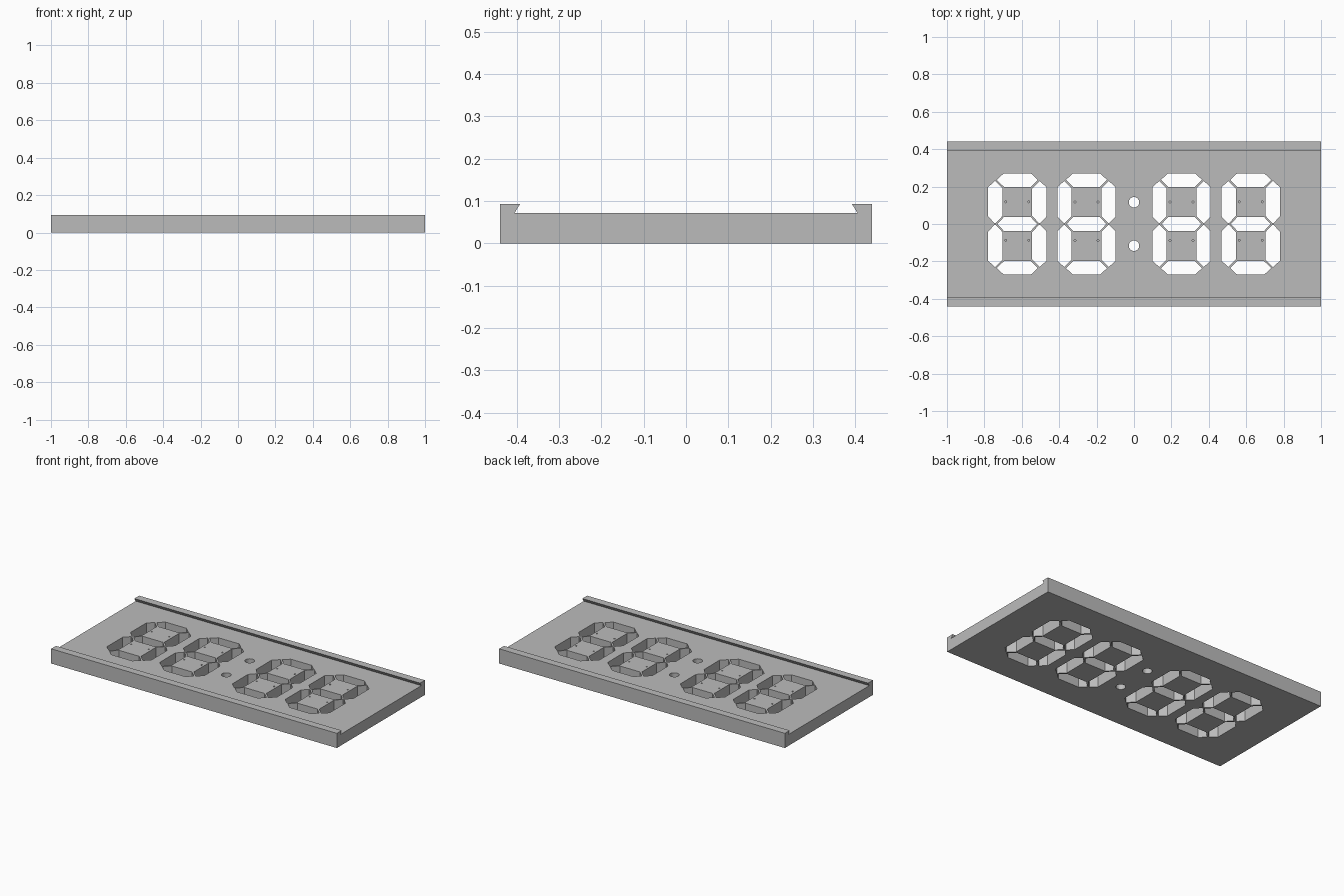
import bpy, bmesh, math

if "Cube" in bpy.data.objects:
    bpy.data.objects.remove(bpy.data.objects["Cube"])

grey = bpy.data.materials.new("light grey")
grey.diffuse_color = (0.5, 0.5, 0.5, 1)
grey.use_nodes = True
grey.node_tree.nodes["Principled BSDF"].inputs["Base Color"].default_value = grey.diffuse_color


def prism(bm, pts, z0, z1):
    """Closed upright prism from a 2D outline."""
    lo = [bm.verts.new((x, y, z0)) for x, y in pts]
    hi = [bm.verts.new((x, y, z1)) for x, y in pts]
    n = len(pts)
    bm.faces.new(lo)
    bm.faces.new(hi)
    for i in range(n):
        j = (i + 1) % n
        bm.faces.new((lo[i], lo[j], hi[j], hi[i]))


def circle(x, y, r, n):
    return [(x + r * math.cos(2 * math.pi * i / n),
             y + r * math.sin(2 * math.pi * i / n)) for i in range(n)]


def finish(bm, name):
    bmesh.ops.recalc_face_normals(bm, faces=bm.faces[:])
    me = bpy.data.meshes.new(name)
    bm.to_mesh(me)
    bm.free()
    me.materials.append(grey)
    ob = bpy.data.objects.new(name, me)
    bpy.context.collection.objects.link(ob)
    return ob


# face plate with two undercut rails, one profile swept along x
half = [(0.44, 0), (0.44, 0.093), (0.392, 0.093), (0.405, 0.072)]
profile = half + [(-y, z) for y, z in reversed(half)]
bm = bmesh.new()
ends = [[bm.verts.new((x, y, z)) for y, z in profile] for x in (-1, 1)]
for e in ends:
    bm.faces.new(e)
for i in range(len(profile)):
    j = (i + 1) % len(profile)
    bm.faces.new((ends[0][i], ends[0][j], ends[1][j], ends[1][i]))
plate = finish(bm, "clock_face_plate")

# seven-segment openings: horizontal bar, middle bar and side bar outlines
top_bar = [(-0.073, 0.27), (0.073, 0.27), (0.110, 0.236),
           (0.070, 0.197), (-0.070, 0.197), (-0.110, 0.236)]
middle_bar = [(-0.106, 0), (-0.072, 0.037), (0.072, 0.037),
              (0.106, 0), (0.072, -0.037), (-0.072, -0.037)]
side_bar = [(0.156, 0.197), (0.119, 0.230), (0.079, 0.190),
            (0.079, 0.043), (0.116, 0.005), (0.122, 0.005), (0.156, 0.040)]

bm = bmesh.new()
for cx in (-0.624, -0.254, 0.254, 0.624):
    prism(bm, [(cx + x, y) for x, y in middle_bar], -0.1, 0.2)
    for sy in (-1, 1):
        prism(bm, [(cx + x, sy * y) for x, y in top_bar], -0.1, 0.2)
        for sx in (-1, 1):
            prism(bm, [(cx + sx * x, sy * y) for x, y in side_bar], -0.1, 0.2)
    # tiny blind pin holes in the islands
    for py in (0.118, -0.088):
        for sx in (-1, 1):
            prism(bm, circle(cx + sx * 0.0615, py, 0.005, 8), 0.055, 0.2)
# colon dots
for y in (-0.116, 0.116):
    prism(bm, circle(0, y, 0.028, 32), -0.1, 0.2)
cutter = finish(bm, "opening_cutter")
cutter.hide_render = True

# cut the openings and keep only the finished plate
mod = plate.modifiers.new("openings", 'BOOLEAN')
mod.operation = 'DIFFERENCE'
mod.solver = 'EXACT'
mod.object = cutter
bpy.context.view_layer.objects.active = plate
plate.select_set(True)
bpy.ops.object.modifier_apply(modifier=mod.name)
bpy.data.objects.remove(cutter)
